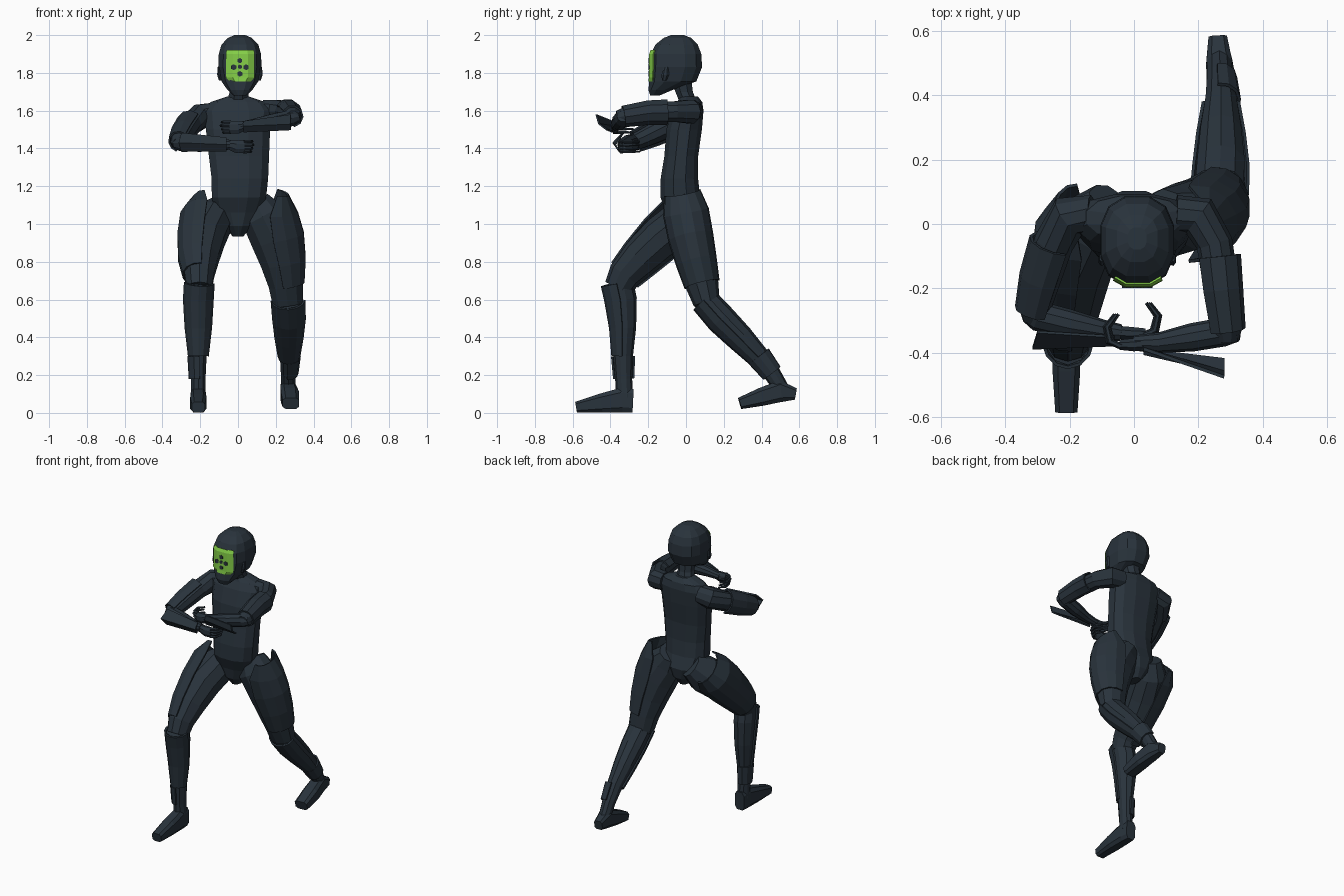
import bpy, bmesh, math
from mathutils import Vector


def material(name, rgb):
    m = bpy.data.materials.new(name)
    m.diffuse_color = (*rgb, 1)
    return m


SUIT = material("dark_slate", (0.022, 0.033, 0.045))
GREEN = material("visor_green", (0.235, 0.63, 0.065))
X, Z = Vector((1, 0, 0)), Vector((0, 0, 1))


def make(name, bm, mat):
    bmesh.ops.recalc_face_normals(bm, faces=bm.faces)
    me = bpy.data.meshes.new(name)
    bm.to_mesh(me)
    bm.free()
    ob = bpy.data.objects.new(name, me)
    me.materials.append(mat)
    bpy.context.collection.objects.link(ob)
    return ob


def spow(v, p):
    return math.copysign(abs(v) ** p, v)


def rings(path, hint, angles, power=1.0, scale=1.0, flat=False):
    """Cross-sections along a path of (x, y, z, half width, half depth)."""
    pts = [Vector(p[:3]) for p in path]
    out = []
    for i, p in enumerate(path):
        t = Z if flat else (pts[min(i + 1, len(pts) - 1)] - pts[max(i - 1, 0)]).normalized()
        u = (hint - t * hint.dot(t)).normalized()
        v = t.cross(u)
        out.append([pts[i] + u * spow(math.cos(a), power) * p[3] * scale
                    + v * spow(math.sin(a), power) * p[-1] * scale for a in angles])
    return out


def tube(name, path, hint=X, n=10, power=1.0, flat=False, mat=SUIT):
    angles = [2 * math.pi * (i + 0.5) / n for i in range(n)]
    bm = bmesh.new()
    rows = [[bm.verts.new(c) for c in r] for r in rings(path, hint, angles, power, 1, flat)]
    for a, b in zip(rows, rows[1:]):
        for i in range(n):
            j = (i + 1) % n
            bm.faces.new((a[i], a[j], b[j], b[i]))
    bm.faces.new(rows[0])
    bm.faces.new(rows[-1])
    return make(name, bm, mat)


def sheet(name, rows, thick=0.01, mat=SUIT):
    bm = bmesh.new()
    g = [[bm.verts.new(c) for c in r] for r in rows]
    for a, b in zip(g, g[1:]):
        for i in range(len(a) - 1):
            bm.faces.new((a[i], a[i + 1], b[i + 1], b[i]))
    ob = make(name, bm, mat)
    s = ob.modifiers.new("thickness", "SOLIDIFY")
    s.thickness, s.offset = thick, 0
    return ob


def shell(name, path, a0, a1, hint=X, scale=1.08, n=6):
    """Armour plate wrapped part of the way round a limb."""
    angles = [math.radians(a0 + (a1 - a0) * i / n) for i in range(n + 1)]
    return sheet(name, rings(path, hint, angles, 1, scale))


# torso and neck
tube("torso", [(0, 0, .935, .03, .05), (0, 0, .99, .075, .09), (0, 0, 1.06, .122, .105),
               (.005, -.03, 1.14, .148, .108), (.01, -.035, 1.24, .154, .102),
               (.005, -.025, 1.36, .164, .092), (0, -.01, 1.5, .175, .097),
               (0, .01, 1.6, .185, .085), (0, .02, 1.645, .15, .068),
               (0, .015, 1.675, .06, .05)], n=12, power=.85, flat=True)
tube("neck", [(0, .01, 1.65, .065, .05), (.005, -.01, 1.7, .052, .05),
              (.01, -.03, 1.79, .058, .06)], n=8, flat=True)

# helmet with chin
tube("helmet", [(.01, -.165, 1.68, .035, .025), (.01, -.135, 1.71, .068, .066),
                (.01, -.07, 1.755, .1, .128), (.01, -.053, 1.83, .118, .142),
                (.01, -.053, 1.9, .115, .138), (.01, -.05, 1.95, .1, .115),
                (.01, -.045, 1.985, .065, .075), (.01, -.045, 2.0, .03, .035)],
     n=12, power=.8, flat=True)
for side in (-1, 1):
    tube("ear_guard", [(.01 + side * .104, -.115, 1.76, .008, .012),
                       (.01 + side * .112, -.11, 1.79, .01, .02),
                       (.01 + side * .112, -.105, 1.83, .006, .012)], n=6, flat=True)

# green visor, wrapped round the front, with dark spots
cols = [(-.075, -.172), (-.039, -.192), (.039, -.192), (.075, -.172)]
sheet("visor", [[(.012 + x * k, y + dy, z) for x, y in cols]
                for z, k, dy in ((1.755, .72, -.004), (1.775, 1, -.002), (1.9, 1, 0), (1.92, .95, .008))],
      .006, GREEN)
for x, z, r in ((0, 1.865, .014), (-.033, 1.83, .016), (.033, 1.83, .016),
                (0, 1.832, .012), (0, 1.795, .015)):
    tube("visor_spot", [(.01 + x, -.192, z, r, r), (.01 + x, -.199, z, r, r)], n=6)

# arms: the left one is on -x, the right one on +x
upper_l = [(-.13, .03, 1.585, .06), (-.2, .025, 1.57, .068), (-.25, -.06, 1.53, .062),
           (-.285, -.17, 1.48, .058), (-.31, -.27, 1.435, .048), (-.31, -.3, 1.425, .035)]
upper_r = [(.13, .03, 1.6, .06), (.2, .025, 1.595, .066), (.25, -.06, 1.595, .057),
           (.272, -.2, 1.59, .055), (.288, -.33, 1.57, .048), (.29, -.365, 1.565, .035)]
tube("upper_arm_left", upper_l, Z)
tube("upper_arm_right", upper_r, Z)
shell("upper_arm_guard_left", upper_l[2:5], -40, 160, Z, 1.18)
shell("upper_arm_guard_right", [(.262, -.1, 1.592, .058)] + upper_r[3:5], -170, 60, Z, 1.13)
tube("forearm_left", [(-.33, -.27, 1.43, .035), (-.3, -.285, 1.43, .047), (-.2, -.31, 1.425, .045),
                      (-.1, -.33, 1.42, .034), (-.04, -.338, 1.42, .026)], Z)
tube("forearm_right", [(.325, -.335, 1.57, .03), (.28, -.335, 1.56, .045), (.18, -.352, 1.54, .044),
                       (.08, -.368, 1.525, .032), (.0, -.37, 1.515, .024)], Z)
sheet("forearm_guard_left", [
    [(-.3, -.335, 1.48), (-.315, -.385, 1.43), (-.3, -.35, 1.385)],
    [(-.06, -.35, 1.455), (-.06, -.375, 1.42), (-.06, -.355, 1.388)]])
sheet("forearm_guard_right", [
    [(.03, -.388, 1.545), (.03, -.402, 1.52), (.03, -.39, 1.488)],
    [(.28, -.475, 1.58), (.28, -.46, 1.53), (.28, -.42, 1.5)]])

# hands: palm and four curled fingers
for name, s, ox, oy, oz in (("left", 1, 0, 0, 1.41), ("right", -1, -.01, -.035, 1.512)):
    def P(x, y, z, *r):
        return (ox + s * x, oy + y, oz + z, *r)
    tube("palm_" + name, [P(-.045, -.337, .008, .026, .022), P(-.01, -.34, 0, .036, .022),
                          P(.035, -.34, 0, .036, .017)], Z, 8)
    for i in range(4):
        z = .027 - .018 * i
        c = .006 * abs(i - 1)
        tube("finger_" + name, [P(.03, -.345, z, .01), P(.07 - c, -.33, z, .0095),
                                P(.08 - c, -.285, z, .008), P(.05 - c, -.245, z, .005)], Z, 6)

# legs: the left one steps forward, the right one trails behind
# each thigh starts inside the pelvis, its guard starts higher on the hip
hip_l = [(-.08, .06, 1.09, .07, .08), (-.13, 0, 1.025, .11, .12), (-.185, -.12, .93, .123, .12)]
hip_r = [(.09, .02, 1.12, .08, .09), (.13, .01, 1.045, .122, .11), (.195, .03, .93, .135, .112)]
guard_l = [(-.185, .045, 1.1, .06, .105), (-.18, -.02, 1.035, .12, .128), (-.195, -.13, .93, .12, .124)]
guard_r = [(.215, -.02, 1.165, .05, .09), (.188, 0, 1.06, .125, .115), (.207, .025, .93, .138, .113)]
low_l = [(-.205, -.24, .82, .107, .108), (-.205, -.325, .73, .082, .09), (-.205, -.36, .66, .07, .075)]
low_r = [(.235, .055, .8, .12, .102), (.253, .085, .68, .095, .088), (.265, .11, .58, .085, .07)]
shin_l = [(-.205, -.36, .69, .07, .08), (-.21, -.34, .6, .07, .08), (-.21, -.33, .45, .062, .066),
          (-.21, -.333, .3, .046, .052), (-.21, -.33, .18, .04, .045), (-.21, -.325, .08, .04, .045)]
shin_r = [(.265, .1, .6, .08, .07), (.27, .19, .5, .077, .075), (.27, .29, .4, .066, .068),
          (.27, .385, .3, .05, .055), (.267, .455, .21, .042, .046), (.265, .505, .13, .038, .04)]
foot_l = [(-.21, -.28, .065, .036, .065), (-.21, -.34, .068, .042, .068),
          (-.21, -.45, .052, .045, .052), (-.21, -.582, .03, .036, .03)]
foot_r = [(.26, .58, .1, .03, .032), (.265, .5, .115, .043, .06),
          (.275, .4, .085, .05, .05), (.28, .285, .05, .046, .032)]
for name, hip, guard, low, shin, foot, out in (
        ("left", hip_l, guard_l, low_l, shin_l, foot_l, 180),
        ("right", hip_r, guard_r, low_r, shin_r, foot_r, 0)):
    tube("thigh_" + name, hip + low, n=10)
    shell("thigh_guard_" + name, guard + low[:2], out - 98, out + 98, scale=1.035, n=7)
    tube("shin_" + name, shin, n=10)
    shell("shin_guard_" + name, shin[:4], 5, 175, scale=1.1)
    shell("ankle_guard_" + name, shin[3:5], out - 100, out + 100, scale=1.15)
    tube("foot_" + name, foot, n=8, power=.55)
